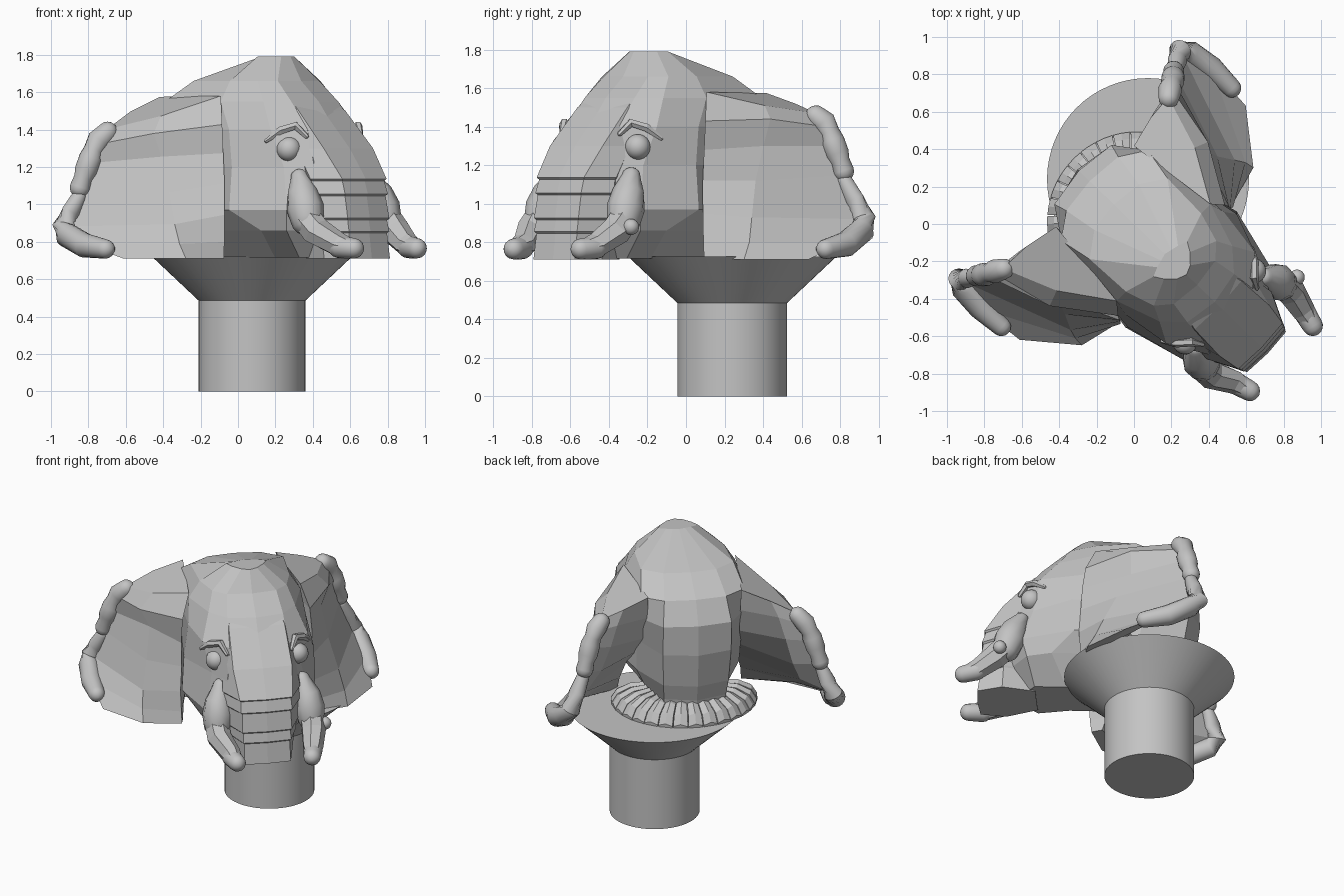
import bpy, bmesh, math
from mathutils import Vector, Matrix

if "Cube" in bpy.data.objects:
    bpy.data.objects.remove(bpy.data.objects["Cube"])

grey = bpy.data.materials.new("plain_grey")
grey.use_nodes = True
grey.diffuse_color = (0.55, 0.55, 0.55, 1)
grey.node_tree.nodes["Principled BSDF"].inputs["Base Color"].default_value = grey.diffuse_color

TURN = Matrix.Rotation(math.radians(46), 4, 'Z')
SIDES = (("left", 1), ("right", -1))


def finish(bm, name, smooth=False, turn=True, side=1):
    """Mirror to one side, turn with the head and store as an object."""
    bm.transform(Matrix.Diagonal((side, 1, 1, 1)))
    if turn:
        bm.transform(TURN)
    bmesh.ops.recalc_face_normals(bm, faces=bm.faces)
    mesh = bpy.data.meshes.new(name)
    bm.to_mesh(mesh)
    bm.free()
    mesh.materials.append(grey)
    if smooth:
        mesh.shade_smooth()
        mesh.set_sharp_from_angle(angle=math.radians(40))
    obj = bpy.data.objects.new(name, mesh)
    bpy.context.collection.objects.link(obj)
    return obj


def loft(name, rings, **kw):
    """Skin closed rings of equal size and cap both ends."""
    bm = bmesh.new()
    rows = [[bm.verts.new(p) for p in ring] for ring in rings]
    n = len(rows[0])
    for a, b in zip(rows, rows[1:]):
        for i in range(n):
            j = (i + 1) % n
            bm.faces.new((a[i], a[j], b[j], b[i]))
    bm.faces.new(rows[0])
    bm.faces.new(rows[-1])
    return finish(bm, name, **kw)


def tube(name, path, sides=16, rounded=True, **kw):
    """Round tube through (x, y, z, radius) points."""
    pts = [(Vector(p[:3]), p[3]) for p in path]
    if rounded:
        def cap(end, nxt):
            d = (end[0] - nxt[0]).normalized()
            return [(end[0] + d * end[1] * math.sin(t), end[1] * math.cos(t))
                    for t in (1.45, 1.1, 0.75, 0.4)]
        pts = cap(pts[0], pts[1]) + pts + cap(pts[-1], pts[-2])[::-1]
    rings = []
    for i, (p, r) in enumerate(pts):
        d = pts[min(i + 1, len(pts) - 1)][0] - pts[max(i - 1, 0)][0]
        q = d.to_track_quat('Z', 'Y')
        rings.append([p + q @ Vector((r * math.cos(a), r * math.sin(a), 0))
                      for a in (2 * math.pi * k / sides for k in range(sides))])
    return loft(name, rings, **kw)


def ball(name, centre, radius, **kw):
    bm = bmesh.new()
    bmesh.ops.create_uvsphere(bm, u_segments=20, v_segments=12, radius=radius)
    bm.transform(Matrix.Translation(centre))
    return finish(bm, name, smooth=True, **kw)


def both_halves(half, z):
    """Half outline from front to back, closed by its mirror image."""
    return [(x, y, z) for x, y in half] + [(-x, y, z) for x, y in half[::-1] if x > 0]


def droop(p, side):
    """The right ear hangs lower and wider than the left one."""
    x, y, z, *radius = p
    if side < 0:
        f = min(1, max(0, (x - .4) / .25)) * min(1, max(0, (z - .75) / .35))
        x, z = x + .05 * f, z - .08 * f
    return (x, y, z, *radius)


# Pedestal: post and flared seat
loft("pedestal", [[(0.075 + r * math.cos(k * math.pi / 32), 0.24 + r * math.sin(k * math.pi / 32), z)
                   for k in range(64)]
                  for z, r in ((0, 0.285), (0.485, 0.285), (0.725, 0.54))], smooth=True, turn=False)

# Skull, cheeks and tapering jaw as stacked outlines
skull = {
    1.79: [(0, -.39), (.05, -.37), (.1, -.32), (.13, -.27), (.08, -.25), (.04, -.24), (0, -.23)],
    1.66: [(0, -.47), (.16, -.45), (.24, -.38), (.29, -.22), (.3, .04), (.17, .13), (0, .15)],
    1.55: [(0, -.6), (.18, -.57), (.28, -.46), (.36, -.22), (.335, .22), (.2, .31), (0, .33)],
    1.4: [(0, -.72), (.19, -.7), (.34, -.57), (.38, -.3), (.36, .18), (.22, .38), (0, .41)],
    1.2: [(0, -.84), (.22, -.78), (.29, -.62), (.42, -.36), (.34, .1), (.22, .37), (0, .42)],
    .97: [(0, -.85), (.2, -.8), (.34, -.69), (.43, -.35), (.33, .06), (.21, .33), (0, .39)],
    .86: [(0, -.82), (.18, -.76), (.31, -.66), (.34, -.5), (.28, .02), (.2, .3), (0, .36)],
    .715: [(0, -.7), (.1, -.68), (.17, -.62), (.15, -.42), (.2, 0), (.2, .28), (0, .34)],
}
loft("head", [both_halves(half, z) for z, half in skull.items()])

# Trunk: starts under the forehead, then bands with a small lip at each lower edge
bands = [(1.64, -.44, .13, .18), (1.5, -.625, .18, .21), (1.3, -.82, .19, .235),
         (1.13, -.94, .17, .25), (1.05, -.955, .165, .245), (.92, -.97, .16, .23),
         (.85, -.975, .155, .215), (.71, -.985, .15, .19)]
trunk = []
for i, (z, y, w, m) in enumerate(bands):
    steps = ((.006, 0), (-.004, .009)) if 2 < i < 7 else ((0, 0),)
    for dz, inset in steps:
        back = max(y + .36, -.62)
        trunk.append(both_halves([(0, y + inset - .01), (w - inset, y + inset), (m - inset, y + .16),
                                  (w * .8, back), (0, back)], z + dz))
loft("trunk", trunk)

# Ear sections, top to bottom: front root, hollow, rim, back, back root
ear = [
    [(.36, -.22, 1.58), (.52, .05, 1.51), (.615, .34, 1.47), (.47, .33, 1.52), (.3, .29, 1.575)],
    [(.41, -.28, 1.43), (.59, .02, 1.44), (.66, .365, 1.4), (.51, .34, 1.42), (.3, .26, 1.42)],
    [(.42, -.3, 1.28), (.54, .02, 1.3), (.7, .385, 1.3), (.55, .33, 1.27), (.31, .18, 1.24)],
    [(.42, -.31, 1.12), (.57, -.07, 1.12), (.74, .42, 1.15), (.6, .27, 1.08), (.33, .03, 1.08)],
    [(.43, -.32, .95), (.62, -.15, .93), (.84, .47, .92), (.68, .18, .9), (.36, -.15, .92)],
    [(.425, -.31, .8), (.65, -.2, .8), (.89, .28, .8), (.69, .04, .79), (.39, -.2, .8)],
    [(.42, -.3, .71), (.66, -.25, .71), (.87, .01, .71), (.67, -.12, .71), (.4, -.23, .71)],
]
# Rolled ear rim with bulges, then a bent lower roll
rim = [(.615, .335, 1.455, .056), (.65, .36, 1.42, .064), (.675, .375, 1.37, .052),
       (.69, .38, 1.33, .062), (.71, .395, 1.26, .062), (.722, .405, 1.22, .05),
       (.735, .415, 1.17, .056)]
lower_rim = [(.745, .415, 1.12, .04), (.79, .44, 1.02, .052), (.835, .465, .92, .062),
             (.865, .42, .86, .066), (.885, .28, .79, .066), (.885, .13, .765, .052)]
for label, s in SIDES:
    loft(label + "_ear", [[droop(p, s) for p in ring] for ring in ear], side=s)
    tube(label + "_ear_rim", [droop(p, s) for p in rim], smooth=True, side=s)
    tube(label + "_lower_ear_rim", [droop(p, s) for p in lower_rim], smooth=True, side=s)

    # Eye and slanted brow
    ball(label + "_eye", (.265, -.635, 1.295), .066, side=s)
    tube(label + "_brow", [(.345, -.545, 1.34, .012), (.3, -.605, 1.395, .024),
                           (.24, -.66, 1.42, .024), (.21, -.71, 1.365, .014)], sides=6, side=s)

    # Lip sleeve, faceted tusk and rounded tip; the right tusk sits further inward
    bend = 0 if s > 0 else .06
    tube(label + "_tusk_sleeve", [(.28 - bend / 2, -.7, 1.14, .05), (.3 - bend / 2, -.74, 1.06, .085),
                                  (.31 - bend / 2, -.77, .98, .1), (.315 - bend / 2, -.79, .92, .09)],
         sides=10, smooth=True, side=s)
    tube(label + "_tusk", [(.32 - bend / 2, -.76, .96, .08), (.32 - bend / 2, -.86, .855, .08),
                           (.295 - bend, -.97, .785, .066), (.28 - bend, -1.04, .77, .05)],
         sides=7, rounded=False, side=s)
    tube(label + "_tusk_tip", [(.295 - bend, -.98, .772, .06), (.272 - bend, -1.065, .765, .055)],
         smooth=True, side=s)

# Single knob on the left tusk
ball("tusk_knob", (.4, -.825, .88), .042)

# Pleated collar around the back of the neck
RIBS = 16
for k in range(RIBS):
    mid = math.radians(-8 + 182 * k / (RIBS - 1))
    rings = []
    for r, low, high in ((.2, .73, .86), (.32, .73, .85), (.4, .725, .81), (.435, .725, .75)):
        ring = []
        for a, z in ((-.1, low), (.1, low), (.1, high - .015), (0, high), (-.1, high - .015)):
            ring.append((.02 + 1.07 * r * math.cos(mid + a), .04 + r * math.sin(mid + a), z))
        rings.append(ring)
    loft(f"collar_pleat_{k + 1}", rings)
